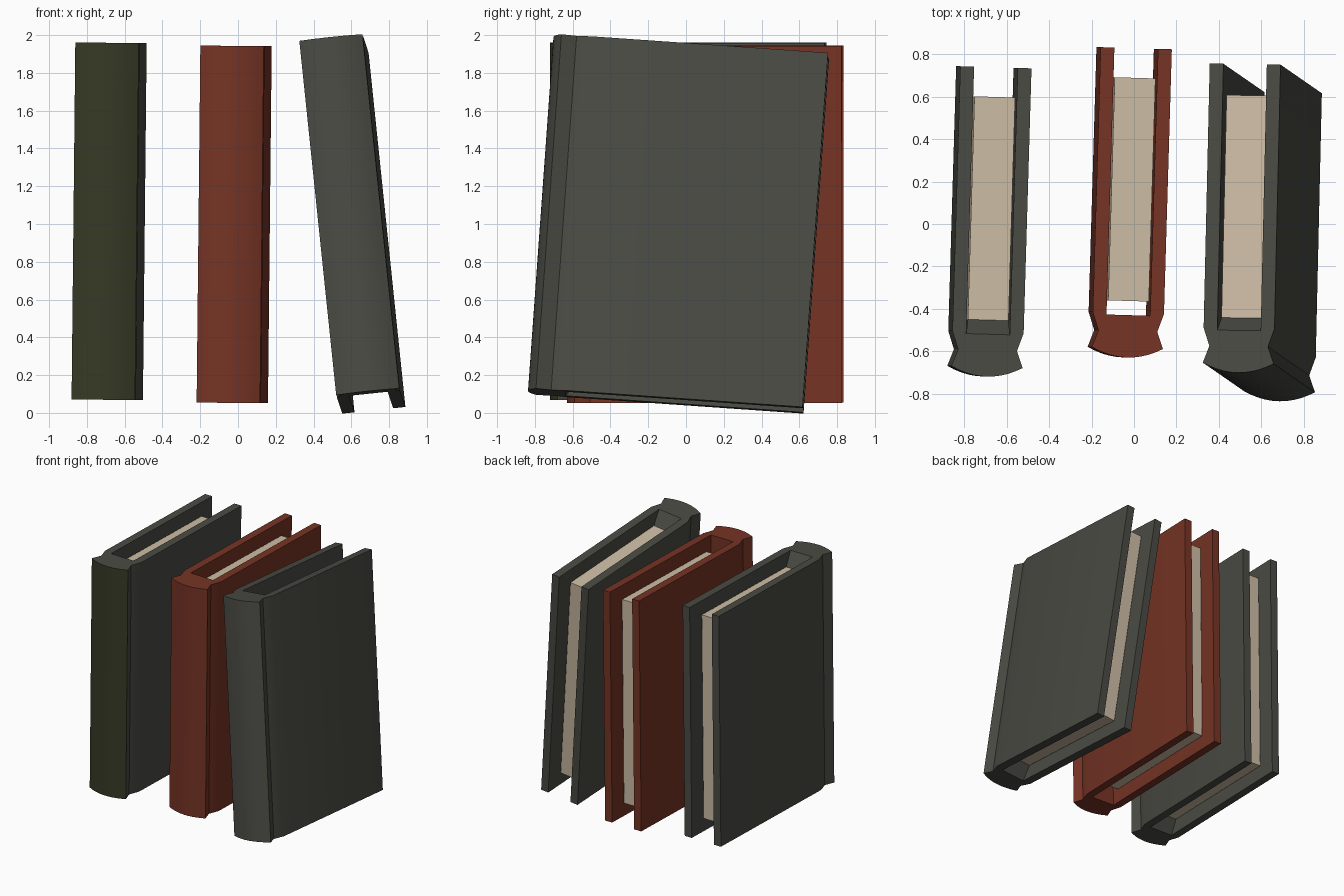
import bpy, bmesh, math
from mathutils import Euler

if "Cube" in bpy.data.objects:
    bpy.data.objects.remove(bpy.data.objects["Cube"])


def material(name, rgb):
    m = bpy.data.materials.new(name)
    m.diffuse_color = (*rgb, 1)
    m.use_nodes = True
    m.node_tree.nodes["Principled BSDF"].inputs["Base Color"].default_value = m.diffuse_color
    return m


GREY = material("charcoal_cover", (0.069, 0.070, 0.058))
GREEN = material("olive_spine", (0.037, 0.042, 0.0185))
RED = material("rust_cover", (0.181, 0.034, 0.018))
PAPER = material("cream_paper", (0.61, 0.51, 0.376))

HALF_H = 0.945          # half height of the cover
PAGE_H = 0.835          # half height of the page block
IN_X, PAGE_X = 0.103, 0.096
IN_Y, PAGE_Y0, PAGE_Y1 = -0.53, -0.463, 0.59


def finish(bm, name, mats, loc, rot, smooth=False):
    bmesh.ops.recalc_face_normals(bm, faces=bm.faces)
    me = bpy.data.meshes.new(name)
    bm.to_mesh(me)
    bm.free()
    ob = bpy.data.objects.new(name, me)
    bpy.context.collection.objects.link(ob)
    for m in mats:
        me.materials.append(m)
    ob.location = loc
    ob.rotation_euler = Euler([math.radians(a) for a in rot])
    if smooth:
        bpy.ops.object.select_all(action='DESELECT')
        ob.select_set(True)
        bpy.context.view_layer.objects.active = ob
        bpy.ops.object.shade_smooth_by_angle(angle=math.radians(30))
    return ob


def frustum(y0, x0, h0, y1, x1, h1):
    """Box between two rectangles that face along y."""
    bm = bmesh.new()
    ring = [[bm.verts.new((sx * x, y, sz * h))
             for sx, sz in ((-1, -1), (1, -1), (1, 1), (-1, 1))]
            for y, x, h in ((y0, x0, h0), (y1, x1, h1))]
    a, b = ring
    bm.faces.new(a)
    bm.faces.new(b[::-1])
    for i in range(4):
        j = (i + 1) % 4
        bm.faces.new((a[i], a[j], b[j], b[i]))
    return bm


def cover():
    """U-shaped case with hinge grooves and a rounded spine, extruded upward."""
    half = [(IN_X, IN_Y), (IN_X, 0.73), (0.168, 0.73), (0.168, -0.52),
            (0.139, -0.605), (0.168, -0.685)]
    n = 10
    arc = []
    for i in range(1, n):
        t = 1 - 2 * i / n
        arc.append((0.168 * t, -0.685 - 0.045 * (1 - t * t)))
    pts = half + arc + [(-x, y) for x, y in reversed(half)]
    bm = bmesh.new()
    f = bm.faces.new([bm.verts.new((x, y, -HALF_H)) for x, y in pts])
    ext = bmesh.ops.extrude_face_region(bm, geom=[f])
    bmesh.ops.translate(bm, vec=(0, 0, 2 * HALF_H),
                        verts=[v for v in ext["geom"] if isinstance(v, bmesh.types.BMVert)])
    bm.normal_update()
    # rounded spine faces take the second material
    for f in bm.faces:
        if abs(f.normal.z) < 0.5 and all(v.co.y < -0.684 for v in f.verts):
            f.material_index = 1
    return bm


def book(name, loc, rot, case, spine, filler):
    finish(cover(), name + "_cover", [case, spine], loc, rot, True)
    finish(frustum(PAGE_Y0, PAGE_X, PAGE_H, PAGE_Y1, PAGE_X, PAGE_H),
           name + "_pages", [PAPER], loc, rot)
    if filler:  # tapered lining that joins the spine to the pages
        finish(frustum(IN_Y, IN_X, HALF_H, PAGE_Y0, PAGE_X, PAGE_H),
               name + "_spine_lining", [case], loc, rot)


book("left_book", (-0.683, 0.01, 1.0145), (0, 0.6, -1.7), GREY, GREEN, True)
book("middle_book", (-0.021, 0.10, 0.998), (0, 0.6, -1.7), RED, RED, False)
book("leaning_book", (0.605, -0.041, 1.002), (-4, -6, -0.9), GREY, GREY, True)
